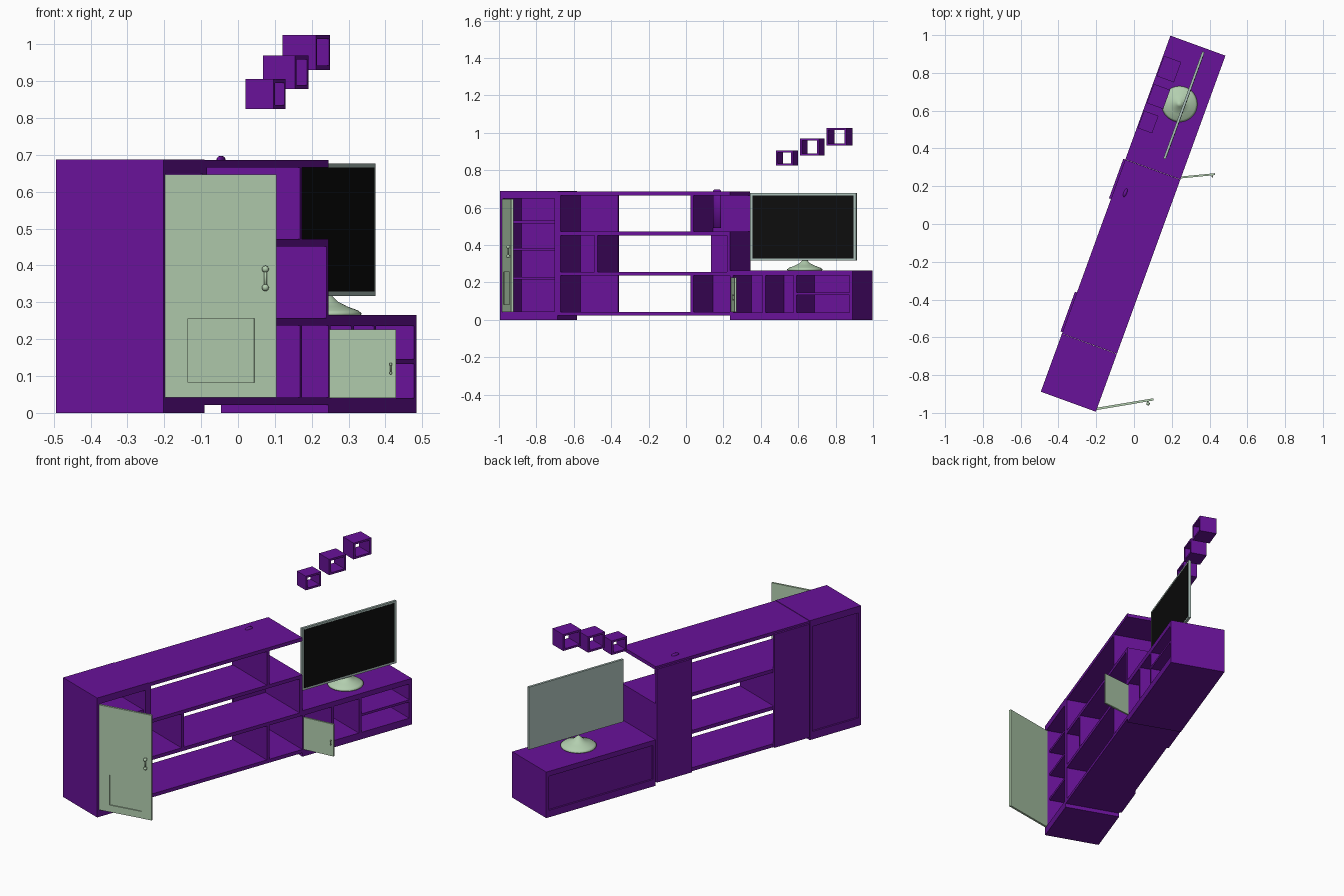
import bpy, bmesh, math
from mathutils import Matrix, Vector

if "Cube" in bpy.data.objects:
    bpy.data.objects.remove(bpy.data.objects["Cube"])


def mat(name, rgb):
    m = bpy.data.materials.new(name)
    m.diffuse_color = (*rgb, 1)
    m.use_nodes = True
    m.node_tree.nodes["Principled BSDF"].inputs["Base Color"].default_value = m.diffuse_color
    return m


PURPLE = mat("purple_board", (0.14, 0.006, 0.32))
GREEN = mat("pale_green", (0.45, 0.62, 0.43))
FRAME = mat("grey_green_frame", (0.40, 0.52, 0.48))
BLACK = mat("black_screen", (0.004, 0.004, 0.004))

# The unit is laid out along x with its front at -y, then turned 70 degrees
UNIT = Matrix.Rotation(math.radians(70), 4, 'Z')


def finish(name, bm, material, m=UNIT, smooth=False):
    bmesh.ops.recalc_face_normals(bm, faces=bm.faces)
    me = bpy.data.meshes.new(name)
    bm.to_mesh(me)
    bm.free()
    ob = bpy.data.objects.new(name, me)
    bpy.context.collection.objects.link(ob)
    ob.matrix_world = m
    if material:
        me.materials.append(material)
    if smooth:
        for p in me.polygons:
            p.use_smooth = True
    return ob


def box(name, x, y, z, material=PURPLE, m=UNIT):
    bm = bmesh.new()
    bmesh.ops.create_cube(bm, size=1)
    for v in bm.verts:
        v.co = [(a + b) / 2 + c * (b - a) for (a, b), c in zip((x, y, z), v.co)]
    return finish(name, bm, material, m)


def turned(name, profile, centre, material, m=UNIT, steps=32):
    """Lathe a (radius, height) profile around z."""
    bm = bmesh.new()
    vs = [bm.verts.new((r, 0, z)) for r, z in profile]
    es = [bm.edges.new(p) for p in zip(vs, vs[1:])]
    bmesh.ops.spin(bm, geom=vs + es, axis=(0, 0, 1), cent=(0, 0, 0),
                   angle=math.tau, steps=steps)
    bmesh.ops.remove_doubles(bm, verts=bm.verts, dist=1e-5)
    return finish(name, bm, material, m @ Matrix.Translation(centre), True)


F, B = -0.15, 0.16   # front and back planes
T = 0.017            # board thickness

# Tall cabinet on the left
L, R = -1.003, -0.677
box("tall_left_side", (L, L + T), (F, B), (0, 0.67))
box("tall_right_side", (R - T, R), (F, B), (0, 0.67))
box("tall_top", (L, R), (F, B), (0.65, 0.688))
box("tall_base", (L, R), (F, B), (0.0, 0.045))
box("tall_back", (L + T, R - T), (B - 0.022, B - 0.010), (0.045, 0.65))
for i, z in enumerate((0.215, 0.37, 0.515)):
    box(f"tall_shelf_{i}", (L + T, R - T), (F + 0.02, B - 0.022), (z, z + 0.015))

# Open shelving in the middle
L, R = -0.676, 0.305
for i, z in enumerate((0.022, 0.237, 0.452, 0.666)):
    box(f"middle_shelf_{i}", (L, R), (F, B), (z, z + 0.02))
box("middle_left_side", (L, L + T), (F, B), (0.04, 0.67))
box("middle_back_left", (-0.667, -0.444), (B, B + 0.011), (0.022, 0.675))
box("middle_back_right", (0.083, R), (B, B + 0.011), (0.022, 0.675))
for name, x, z in (("top_right", 0.079, (0.472, 0.666)),
                   ("centre_right", R - T, (0.257, 0.452)),
                   ("low_right", 0.079, (0.042, 0.237)),
                   ("centre_left", -0.465, (0.257, 0.452))):
    box(f"divider_{name}", (x, x + T), (F, B), z)

# Upright rod that pokes through the top board
rod = turned("upright_rod", [(0, 0.49), (0.009, 0.492), (0.009, 0.69), (0.006, 0.696), (0, 0.697)],
             (0.14, 0.10, 0), PURPLE, steps=16)
rod.data.transform(Matrix.Diagonal((2.6, 1, 1, 1)))

# Low bench under the television
L, R = 0.306, 1.003
box("bench_left_side", (L, L + T), (F, B), (0.02, 0.237))
box("bench_right_side", (R - T, R), (F, B), (0.02, 0.237))
box("bench_top", (L, R), (F, B), (0.236, 0.265))
box("bench_floor", (L, R), (F, B), (0.02, 0.04))
box("bench_plinth", (L, R), (F, B), (0.0, 0.02))
box("bench_back", (L + T, R - T), (B - 0.022, B - 0.010), (0.04, 0.236))
for i, x in enumerate((0.49, 0.665)):
    box(f"bench_divider_{i}", (x, x + T), (F, B - 0.022), (0.04, 0.236))
box("bench_shelf", (0.682, R - T), (F, B - 0.022), (0.133, 0.146))


def handle(name, x, z0, z1, r, m):
    """Upright bar with a round knob at each end."""
    out = -0.008 - r
    turned(name + "_bar", [(0, z0), (r * 0.45, z0), (r * 0.45, z1), (0, z1)],
           (x, out, 0), GREEN, m, 12)
    for i, z in enumerate((z0, z1)):
        ball = [(r * math.sin(a * math.pi / 8), -r * math.cos(a * math.pi / 8)) for a in range(9)]
        turned(f"{name}_knob_{i}", ball, (x, out, z), GREEN, m, 16)
        box(f"{name}_post_{i}", (x - r / 2, x + r / 2), (out, 0), (z - r / 2, z + r / 2), GREEN, m)


# Open doors, hinged at their left edge
def hinge(x, y, degrees):
    p = UNIT @ Vector((x, y, 0))
    return Matrix.Translation(p) @ Matrix.Rotation(math.radians(degrees), 4, 'Z')


tall = hinge(-0.988, F + 0.002, 9.5)
door = box("tall_door", (0, 0.306), (-0.006, 0.006), (0.042, 0.647), GREEN, tall)
cutter = box("panel_cutter", (0.063, 0.246), (-0.02, -0.001), (0.082, 0.256), None, tall)
cutter.hide_render = True
cutter.hide_set(True)
cutter.display_type = 'WIRE'
mod = door.modifiers.new("recess", 'BOOLEAN')
mod.operation, mod.object, mod.solver = 'DIFFERENCE', cutter, 'EXACT'
handle("tall_handle", 0.274, 0.34, 0.39, 0.0095, tall)

low = hinge(0.316, F + 0.002, 5.5)
box("bench_door", (0, 0.182), (-0.005, 0.005), (0.041, 0.226), GREEN, low)
handle("bench_handle", 0.167, 0.108, 0.132, 0.004, low)

# Television on a round foot
box("tv_body", (0.380, 0.982), (-0.040, -0.027), (0.317, 0.677), FRAME)
box("tv_screen", (0.394, 0.968), (-0.0412, -0.038), (0.329, 0.666), BLACK)
turned("tv_foot", [(0, 0.264), (0.092, 0.264), (0.095, 0.270), (0.085, 0.278), (0.055, 0.289),
                   (0.03, 0.302), (0.014, 0.318), (0, 0.328)], (0.679, -0.009, 0), GREEN)


# Three open wall cubes stepping upward
def wall_cube(name, x, w, d, z0, z1, t=0.011):
    y = (B - 0.005 - d, B - 0.005)
    box(name + "_bottom", (x - w / 2, x + w / 2), y, (z0, z0 + t))
    box(name + "_top", (x - w / 2, x + w / 2), y, (z1 - t, z1))
    for side, a in (("left", x - w / 2), ("right", x + w / 2 - t)):
        box(f"{name}_{side}", (a, a + t), y, (z0 + t, z1 - t))


wall_cube("wall_cube_low", 0.533, 0.098, 0.081, 0.825, 0.906)
wall_cube("wall_cube_middle", 0.679, 0.108, 0.092, 0.879, 0.970)
wall_cube("wall_cube_high", 0.834, 0.114, 0.097, 0.931, 1.025)
